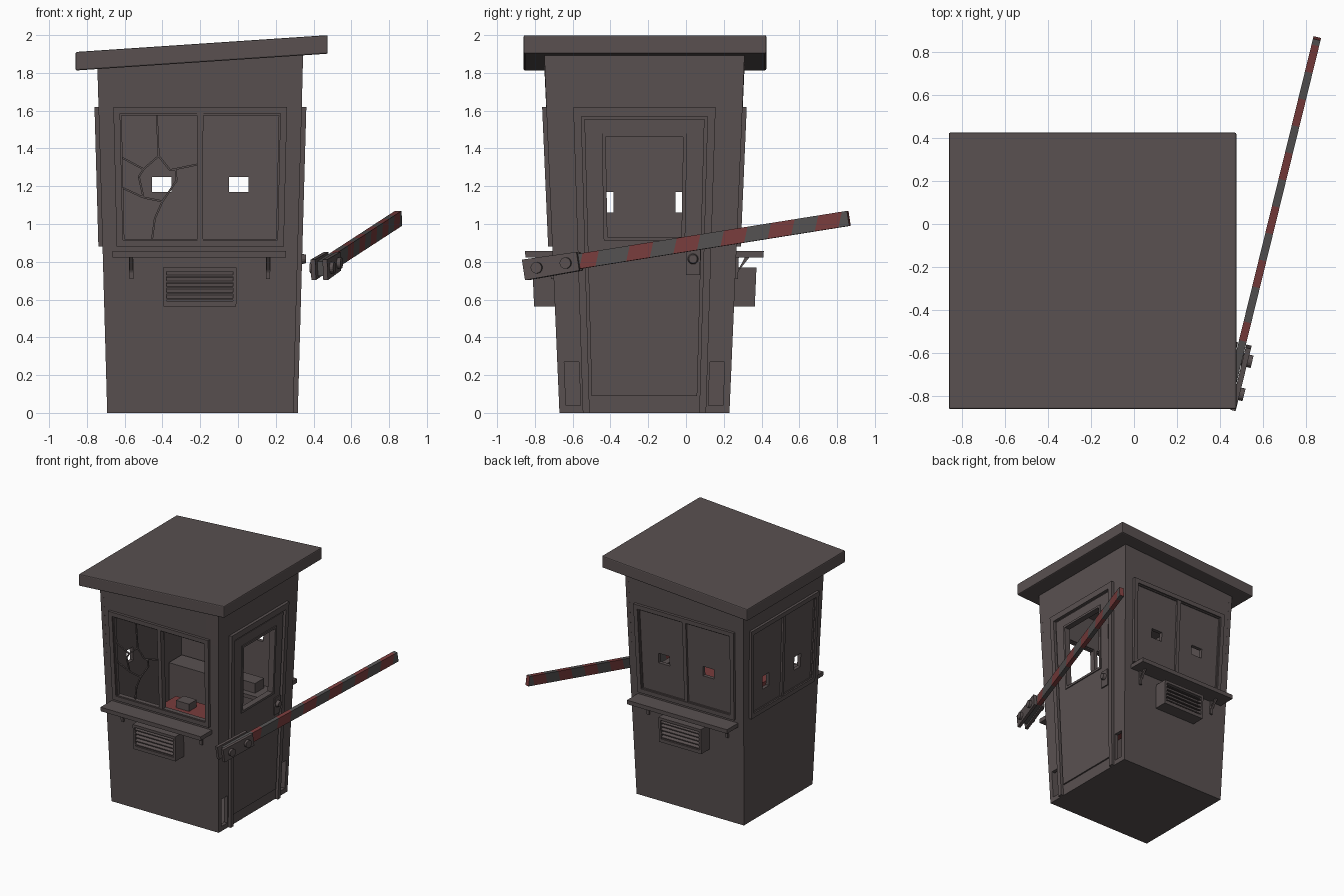
import bpy, bmesh, math
from mathutils import Vector, Matrix

if "Cube" in bpy.data.objects:
    bpy.data.objects.remove(bpy.data.objects["Cube"])

CX, CY = -0.2, -0.22


def material(name, col):
    m = bpy.data.materials.new(name)
    m.diffuse_color = (*col, 1)
    m.use_nodes = True
    m.node_tree.nodes["Principled BSDF"].inputs["Base Color"].default_value = m.diffuse_color
    return m


BROWN = material("dark brown paint", (0.100, 0.081, 0.081))
RED = material("faded red", (0.19, 0.045, 0.045))
GREY = material("dark grey", (0.088, 0.083, 0.083))


def finish(name, bm, mats=(BROWN,)):
    bmesh.ops.remove_doubles(bm, verts=bm.verts, dist=0.0001)
    bmesh.ops.recalc_face_normals(bm, faces=bm.faces)
    me = bpy.data.meshes.new(name)
    bm.to_mesh(me)
    bm.free()
    ob = bpy.data.objects.new(name, me)
    bpy.context.collection.objects.link(ob)
    for m in mats:
        me.materials.append(m)
    return ob


def roof_mid(x):
    return 1.86 + (x + 0.87) * 0.09 / 1.35


def on_wall(side, u, z, d):
    """u = fraction of the wall half width, d = distance out of the tapered wall."""
    hx, hy = 0.4925 + 0.028 * z, 0.45 + 0.043 * z
    if side in ("front", "back"):
        s = -1 if side == "front" else 1
        p = Vector((CX + u * hx, CY + s * (hy + d), z))
    else:
        s = -1 if side == "left" else 1
        p = Vector((CX + s * (hx + d), CY + u * hy, z))
    if z > 1.8:                      # wall tops follow the sloping roof
        p.z = roof_mid(p.x)
    return p


def add_hexa(bm, pts):
    """pts: eight corners, two rings of four"""
    v = [bm.verts.new(p) for p in pts]
    for f in ((0, 1, 2, 3), (4, 5, 6, 7), (0, 1, 5, 4), (1, 2, 6, 5), (2, 3, 7, 6), (3, 0, 4, 7)):
        bm.faces.new([v[i] for i in f])


def add_slab(bm, side, u0, u1, z0, z1, d0, d1):
    add_hexa(bm, [on_wall(side, u, z, d) for d in (d0, d1)
                  for u, z in ((u0, z0), (u1, z0), (u1, z1), (u0, z1))])


def slabs(name, side, boxes, mat=BROWN):
    bm = bmesh.new()
    for b in boxes:
        add_slab(bm, side, *b)
    return finish(name, bm, (mat,))


def box(name, x0, x1, y0, y1, z0, z1, mat=BROWN):
    bm = bmesh.new()
    add_hexa(bm, [(x, y, z) for z in (z0, z1)
                  for x, y in ((x0, y0), (x1, y0), (x1, y1), (x0, y1))])
    return finish(name, bm, (mat,))


def wall(side, us, zs, holes, thick=0.03):
    bm = bmesh.new()
    keep = {(i, j) for i in range(len(us) - 1) for j in range(len(zs) - 1)} - set(holes)
    P = lambda i, j, d: bm.verts.new(on_wall(side, us[i], zs[j], d))
    for i, j in keep:
        ring = [(i, j), (i + 1, j), (i + 1, j + 1), (i, j + 1)]
        for d in (0, -thick):
            bm.faces.new([P(a, b, d) for a, b in ring])
        for k, n in enumerate(((i, j - 1), (i + 1, j), (i, j + 1), (i - 1, j))):
            if n not in keep:
                a, b = ring[k], ring[(k + 1) % 4]
                bm.faces.new([P(*a, 0), P(*b, 0), P(*b, -thick), P(*a, -thick)])
    finish(side + "_wall", bm)


# walls: open front window, door window and broken corners, small holes at back and left
wall("front", [-1, -.8, .8, 1], [0, .92, 1.585, 1.9], [(1, 1)])
wall("back", [-1, -.485, -.29, .29, .485, 1], [0, 1.17, 1.25, 1.9], [(1, 1), (3, 1)])
wall("left", [-1, -.5, -.33, .33, .5, 1], [0, 1.06, 1.17, 1.9], [(1, 1), (3, 1)])
wall("right", [-1, -.92, -.75, -.4, .4, .75, .92, 1], [0, .04, .27, .93, 1.46, 1.9],
     [(1, 1), (5, 1), (3, 3)])
box("floor", -.685, .285, -.665, .225, 0, .03)

# sloping roof slab
bm = bmesh.new()
add_hexa(bm, [(x, y, roof_mid(x) + dz) for dz in (-.048, .05)
              for x, y in ((-.86, -.86), (.475, -.86), (.475, .425), (-.86, .425))])
roof = finish("roof", bm)
bev = roof.modifiers.new("soft_edges", "BEVEL")
bev.width, bev.segments = 0.008, 2


def frame(u, z0, z1, w, h, d0, d1):
    """Four bars around an outline"""
    return [(-u, -u + w, z0, z1, d0, d1), (u - w, u, z0, z1, d0, d1),
            (-u + w, u - w, z1 - h, z1, d0, d1), (-u + w, u - w, z0, z0 + h, d0, d1)]


# window frames with centre post
for side in ("front", "back", "left"):
    slabs(side + "_window_frame", side, frame(.855, .88, 1.62, .065, .036, -.01, .022)
          + [(-.03, .03, .91, 1.59, -.03, .016)])
    slabs(side + "_window_sash", side, frame(.8, .905, 1.59, .025, .015, -.02, .01))

# shelf, brackets and vent on front and back
for side in ("front", "back"):
    slabs(side + "_shelf", side, [(-.9, .88, .822, .856, -.01, .145)])
    bm = bmesh.new()
    for u in (-.71, .70):
        add_slab(bm, side, u - .022, u + .022, .71, .83, -.005, .014)
        add_hexa(bm, [on_wall(side, uu, z, d) for uu in (u - .018, u + .018)
                      for z, d in ((.71, 0), (.73, 0), (.83, .075), (.83, .05))])
    finish(side + "_shelf_brackets", bm)
    vent = [(-.385, .375, .563, .77, -.01, .06)]
    vent += [(a, b, z0, z1, .05, .11) for a, b, z0, z1 in
             ((-.385, -.35, .563, .77), (.34, .375, .563, .77),
              (-.35, .34, .563, .592), (-.35, .34, .748, .77))]
    slabs(side + "_vent_box", side, vent)
    bm = bmesh.new()
    for k in range(5):
        z = .598 + k * .031
        add_hexa(bm, [on_wall(side, u, zz, d) for u in (-.35, .34)
                      for zz, d in ((z, .106), (z + .008, .106), (z + .026, .065), (z + .018, .065))])
    finish(side + "_vent_slats", bm)

# cracks in the front left pane
cracks = [[(-.63, 1.36), (-.50, 1.29), (-.42, 1.36), (-.43, 1.58)],
          [(-.42, 1.36), (-.36, 1.285), (-.215, 1.315)],
          [(-.36, 1.285), (-.33, 1.285), (-.325, 1.23), (-.40, 1.12), (-.44, 1.03), (-.455, .92)],
          [(-.50, 1.29), (-.525, 1.25), (-.50, 1.14), (-.63, 1.2)],
          [(-.50, 1.14), (-.40, 1.12)]]
bm = bmesh.new()
for line in cracks:
    for a, b in zip(line, line[1:]):
        a, b = Vector(a), Vector(b)
        n = (b - a).orthogonal().normalized() * .005
        add_hexa(bm, [on_wall("front", (p.x - CX) / (.4925 + .028 * p.y), p.y, d)
                      for d in (-.018, -.008) for p in (a - n, b - n, b + n, a + n)])
finish("window_cracks", bm)

# door on the right wall
slabs("door_frame", "right", [(-.725, -.645, 0, 1.62, -.01, .024), (.645, .725, 0, 1.62, -.01, .024),
                              (-.645, .645, 1.57, 1.62, -.01, .024)])
slabs("door_leaf", "right", [(-.615, -.4, .09, 1.555, -.01, .012), (.4, .615, .09, 1.555, -.01, .012),
                             (-.4, .4, .09, .93, -.01, .012), (-.4, .4, 1.46, 1.555, -.01, .012)])
slabs("door_window_trim", "right", frame(.44, .912, 1.478, .04, .018, 0, .02))
slabs("door_lock_plate", "right", [(.455, .61, .73, .87, 0, .022)])


def cylinder(name, centre, axis, r, length, mat=BROWN, r2=None):
    bm = bmesh.new()
    rot = Vector((0, 0, 1)).rotation_difference(Vector(axis)).to_matrix().to_4x4()
    bmesh.ops.create_cone(bm, cap_ends=True, segments=16, radius1=r, radius2=r2 or r, depth=length,
                          matrix=Matrix.Translation(centre) @ rot)
    finish(name, bm, (mat,))


cylinder("door_knob", on_wall("right", .53, .815, .03), (1, 0, 0), .03, .03, r2=.022)

# barrier arm: local axes along, sideways and up
P0, P1 = Vector((.43, -.85, .757)), Vector((.85, .862, 1.03))
L = (P1 - P0).length
D = (P1 - P0).normalized()
S = Vector((D.y, -D.x, 0)).normalized()
N = S.cross(D)
arm = lambda t, s, n: P0 + D * t + S * s + N * n
cuts = [.04, .31, .40] + [.57 + .13 * k for k in range(10)] + [L]
bm = bmesh.new()
rings = []
for t in cuts:
    lean = 0 if t in (cuts[0], L) else .4
    rings.append([bm.verts.new(arm(t + lean * n, s, n))
                  for s, n in ((-.018, -.04), (.018, -.04), (.018, .04), (-.018, .04))])
for k, (a, b) in enumerate(zip(rings, rings[1:])):
    for i in range(4):
        bm.faces.new((a[i], a[(i + 1) % 4], b[(i + 1) % 4], b[i])).material_index = k % 2
bm.faces.new(rings[0])
bm.faces.new(rings[-1]).material_index = 1
finish("barrier_arm", bm, (GREY, RED))
bm = bmesh.new()
for s0, s1 in ((-.045, -.02), (.02, .045)):
    add_hexa(bm, [arm(t, s, n) for s in (s0, s1)
                  for t, n in ((0, -.055), (.3, -.05), (.3, .05), (0, .055))])
finish("barrier_clamp_plates", bm)
for k, t in enumerate((.075, .235)):
    cylinder("barrier_bolt_%d" % (k + 1), arm(t, 0, 0), S, .03, .13)

# interior: red desk with a box, back ledge with a box, cabinet
box("desk", -.36, .25, -.68, -.30, .79, .82, RED)
box("desk_box", -.24, -.12, -.47, -.37, .82, .88)
box("back_ledge", -.25, .25, .03, .23, .79, .82)
box("ledge_box", -.08, .1, .08, .2, .82, .9)
box("cabinet", -.67, -.3, .05, .22, .03, .88)
